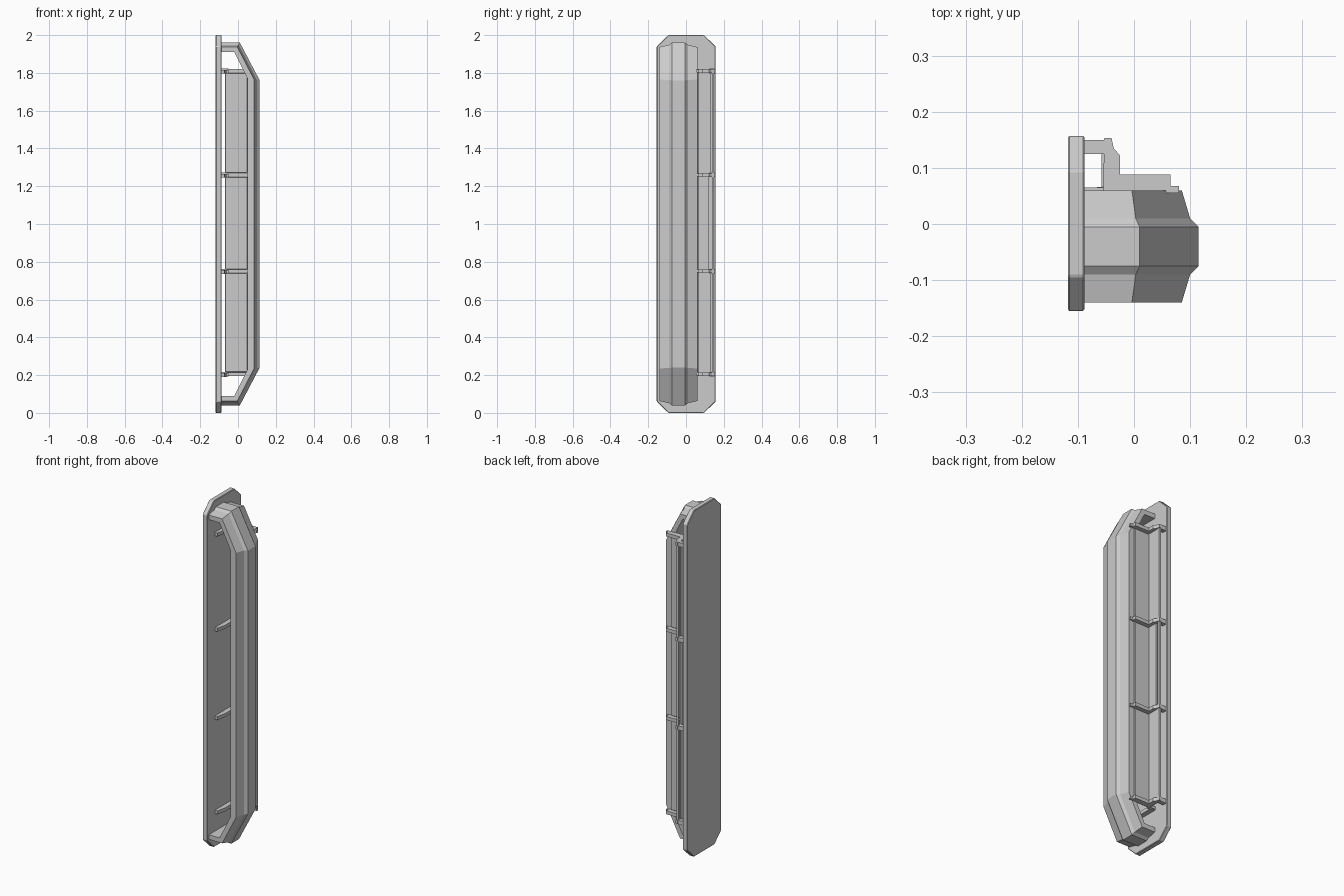
import bpy, bmesh

if "Cube" in bpy.data.objects:
    bpy.data.objects.remove(bpy.data.objects["Cube"])


def finish(name, bm, bevel=0):
    bmesh.ops.recalc_face_normals(bm, faces=bm.faces)
    mesh = bpy.data.meshes.new(name)
    bm.to_mesh(mesh)
    bm.free()
    ob = bpy.data.objects.new(name, mesh)
    bpy.context.collection.objects.link(ob)
    if bevel:
        mod = ob.modifiers.new("edge_bevel", 'BEVEL')
        mod.width = bevel
        mod.segments = 1
    return ob


def loft(name, rings, bevel=0):
    """Join equal-length closed rings of points and cap both ends."""
    bm = bmesh.new()
    vs = [[bm.verts.new(p) for p in ring] for ring in rings]
    n = len(vs[0])
    for a, b in zip(vs, vs[1:]):
        for i in range(n):
            j = (i + 1) % n
            bm.faces.new((a[i], a[j], b[j], b[i]))
    bm.faces.new(vs[0])
    bm.faces.new(vs[-1])
    return finish(name, bm, bevel)


def upright(name, outline, z0, z1, bevel=0):
    """Extrude an (x, y) outline in z."""
    return loft(name, [[(x, y, z) for x, y in outline] for z in (z0, z1)], bevel)


def box(name, x0, x1, y0, y1, z0, z1, bevel=0):
    return upright(name, [(x0, y0), (x1, y0), (x1, y1), (x0, y1)], z0, z1, bevel)


# back plate with clipped corners
half = [(-0.155, 0.06), (-0.093, 0.0), (0.095, 0.0), (0.157, 0.06)]
outline = half + [(y, 2 - z) for y, z in reversed(half)]
loft("back_plate", [[(x, y, z) for y, z in outline] for x in (-0.118, -0.088)], 0.003)

# faceted guard bar: section (depth fraction, y) swept between two paths
section = [(1, -0.14), (0.46, -0.14), (0.23, -0.09), (0, -0.075),
           (0, -0.005), (0.23, 0.01), (0.46, 0.06), (1, 0.06)]
outer = [(-0.09, 1.96), (0.01, 1.96), (0.115, 1.76), (0.115, 1.0)]
inner = [(-0.09, 1.91), (-0.02, 1.91), (0.05, 1.77), (0.05, 1.0)]
for name, flip in (("guard_bar_upper", False), ("guard_bar_lower", True)):
    rings = []
    for (ox, oz), (ix, iz) in zip(outer, inner):
        ring = []
        for t, y in section:
            z = oz + (iz - oz) * t
            ring.append((ox + (ix - ox) * t, y, 2 - z if flip else z))
        rings.append(ring)
    loft(name, rings)

# stepped brackets tying the bar and panels to the plate
foot = [(-0.09, -0.085), (-0.072, -0.085), (-0.06, -0.03), (-0.06, 0.06),
        (-0.09, 0.06)]
arm = [(-0.055, 0.055), (0.065, 0.055), (0.065, 0.088), (-0.025, 0.088),
       (-0.025, 0.122), (-0.036, 0.135), (-0.04, 0.153), (-0.053, 0.153)]
levels = [0.205, 0.75, 1.26, 1.81]
for i, z in enumerate(levels):
    upright(f"bracket_arm_{i}", arm, z - 0.01, z + 0.01)
    upright(f"bracket_foot_{i}", foot, z - 0.014, z + 0.006)
    box(f"bracket_bridge_{i}", -0.09, -0.05, 0.045, 0.065, z - 0.01, z + 0.006)
    box(f"bracket_tab_{i}", -0.09, -0.05, 0.125, 0.15, z - 0.012, z + 0.012)
    box(f"bracket_pad_{i}", 0.02, 0.08, 0.055, 0.068, z - 0.008, z + 0.008)

# side panels between the brackets
for i, (z0, z1) in enumerate(zip(levels, levels[1:])):
    edge = 0.12 if i == 1 else 0.132
    box(f"side_panel_{i}", -0.068, 0.05, 0.04, 0.066, z0 + 0.01, z1 - 0.01, 0.003)
    box(f"face_panel_{i}", -0.058, -0.045, 0.066, edge, z0 + 0.01, z1 - 0.01)
    box(f"panel_rail_{i}", -0.055, -0.042, 0.138, 0.148, z0 + 0.01, z1 - 0.01)
